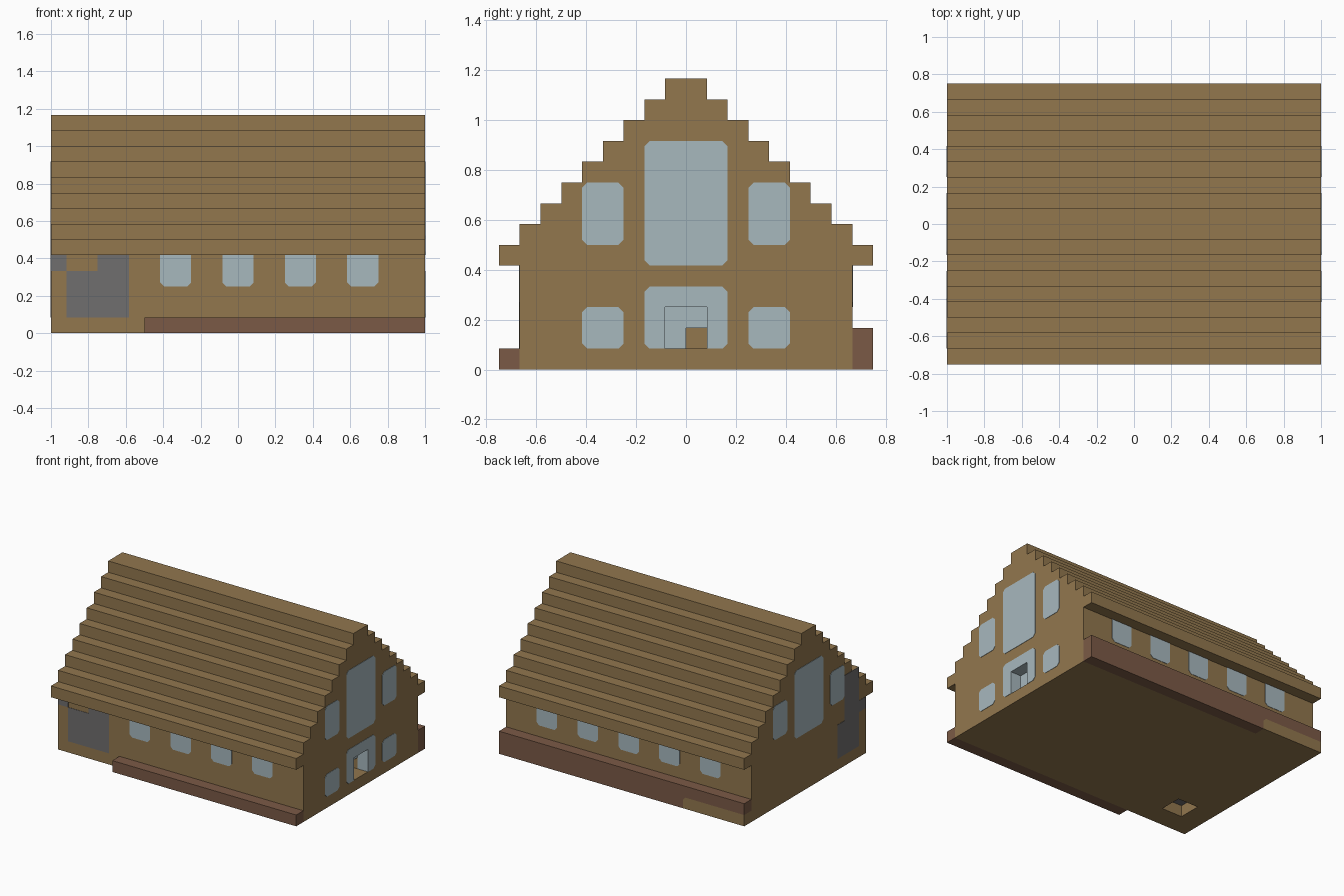
import bpy
import bmesh

if "Cube" in bpy.data.objects:
    bpy.data.objects.remove(bpy.data.objects["Cube"])

U = 1 / 12      # one building block; all sizes below are in blocks
SKIN = 0.03     # how far painted plates stand off a wall


def material(name, rgb):
    m = bpy.data.materials.new(name)
    m.use_nodes = True
    m.diffuse_color = (*rgb, 1)
    m.node_tree.nodes["Principled BSDF"].inputs["Base Color"].default_value = (*rgb, 1)
    return m


TAN = material("tan_wood", (0.287, 0.184, 0.076))
GLASS = material("pale_glass", (0.387, 0.479, 0.515))
BROWN = material("brown_wood", (0.198, 0.102, 0.061))
STONE = material("grey_stone", (0.162, 0.156, 0.156))


def prism(name, pts, axis, lo, hi, mats):
    """Extrude an outline along x (points are y, z) or y (points are x, z)."""
    bm = bmesh.new()

    def put(a, b, t):
        return (t * U, a * U, b * U) if axis == "x" else (a * U, t * U, b * U)

    ends = [[bm.verts.new(put(a, b, t)) for a, b in pts] for t in (lo, hi)]
    for ring in ends:
        bm.faces.new(ring)
    n = len(pts)
    for i in range(n):
        j = (i + 1) % n
        bm.faces.new((ends[0][i], ends[0][j], ends[1][j], ends[1][i]))
    bmesh.ops.recalc_face_normals(bm, faces=bm.faces)
    me = bpy.data.meshes.new(name)
    bm.to_mesh(me)
    bm.free()
    for m in mats:
        me.materials.append(m)
    ob = bpy.data.objects.new(name, me)
    bpy.context.collection.objects.link(ob)
    return ob


def rect(a0, a1, b0, b1, c=0.0):
    """Rectangle outline with optional clipped corners."""
    if not c:
        return [(a0, b0), (a1, b0), (a1, b1), (a0, b1)]
    return [(a0 + c, b0), (a1 - c, b0), (a1, b0 + c), (a1, b1 - c),
            (a1 - c, b1), (a0 + c, b1), (a0, b1 - c), (a0, b0 + c)]


def plate(name, pts, axis, side, wall, mat):
    """Thin painted piece on the outside of a wall."""
    prism(name, pts, axis, side * (wall - SKIN), side * (wall + SKIN), [mat])


# House body with stepped roof
half = [(8, 0), (8, 5)]
for z in range(5, 14):
    half += [(14 - z, z), (14 - z, z + 1)]
# the wall continues into the eave through a horizontal soffit
outline = half + [(-a, b) for a, b in reversed(half)]
slots = [TAN, GLASS, STONE]
house = prism("house_body", outline, "x", -12, 12, slots)


def carve(name, pts, lo, hi, rule):
    cutter = prism(name, pts, "x", lo, hi, slots)
    for p in cutter.data.polygons:
        p.material_index = rule(p.normal)
    cutter.hide_render = True
    cutter.hide_viewport = True
    cutter.display_type = "WIRE"
    mod = house.modifiers.new(name, "BOOLEAN")
    mod.operation = "DIFFERENCE"
    mod.object = cutter


# Doorway recess, its deeper lower corner, and the hearth opening underneath
carve("doorway_cutter", rect(-1, 1, 1, 3), 11, 12.5, lambda n: 0 if n.z < -0.5 else 1)
carve("doorway_corner_cutter", rect(0, 1, 1, 2), 10, 11.5, lambda n: 0)
carve("hearth_cutter", rect(-6, -4, -0.5, 1), -10, -8, lambda n: 2 if n.z > 0.5 else 0)

# Gable windows
R = 0.25
for side, label in ((1, "left"), (-1, "right")):
    plate(f"{label}_gable_large_window", rect(-2, 2, 5, 11, R), "x", side, 12, GLASS)
    for s in (-1, 1):
        a0, a1 = sorted((3 * s, 5 * s))
        plate(f"{label}_gable_upper_window", rect(a0, a1, 6, 9, R), "x", side, 12, GLASS)
        if side > 0:
            plate("gable_lower_window", rect(a0, a1, 1, 3, R), "x", side, 12, GLASS)

# Glazing around the doorway
jamb = [(1, 3), (1, 1), (2 - R, 1), (2, 1 + R), (2, 4 - R), (2 - R, 4)]
plate("doorway_glazing", jamb + [(-a, b) for a, b in reversed(jamb)], "x", 1, 12, GLASS)

# Long wall windows, tops tucked under the eaves
for cx in (-8, -4, 0, 4, 8):
    pts = rect(cx - 1, cx + 1, 3, 5.5, R)
    plate("back_window", pts, "y", 1, 8, GLASS)
    if cx > -8:
        plate("front_window", pts, "y", -1, 8, GLASS)

# Stone chimney breast showing through the corner walls
plate("front_stonework", [(-11, 1), (-7, 1), (-7, 5), (-9, 5), (-9, 4), (-11, 4)],
      "y", -1, 8, STONE)
plate("front_corner_stone", rect(-12, -11, 4, 5), "y", -1, 8, STONE)
plate("gable_stonework", [(-7, 1), (-4, 1), (-4, 4), (-5, 4), (-5, 8), (-7, 8)],
      "x", -1, 12, STONE)
plate("gable_corner_stone", rect(-8, -7, 4, 5), "x", -1, 12, STONE)

# Front and back ledges
prism("front_ledge", rect(-6, 12, 0, 1), "y", -9, -8, [BROWN])
bend = [(-12, 1), (-6 - R, 1), (-6, 1 - R), (-6, 0)]
prism("back_ledge", bend + [(12, 0), (12, 2), (-12, 2)], "y", 8, 9, [BROWN])
prism("back_ledge_base", bend + [(-12, 0)], "y", 8, 9, [TAN])
